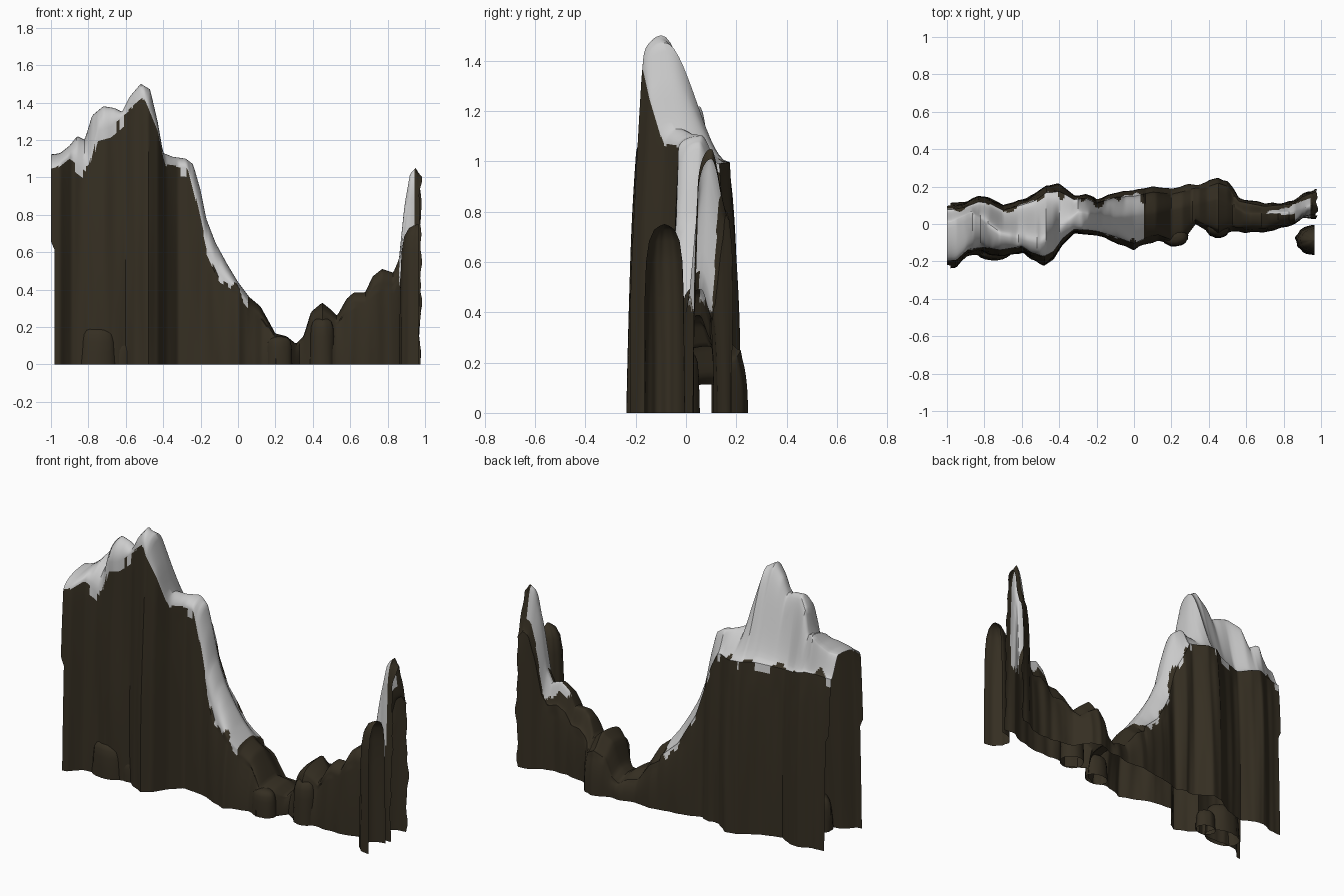
import bpy, math
from mathutils import Vector, noise

if "Cube" in bpy.data.objects:
    bpy.data.objects.remove(bpy.data.objects["Cube"])

def material(name, rgb):
    m = bpy.data.materials.new(name)
    m.diffuse_color = (*rgb, 1)
    m.use_nodes = True
    m.node_tree.nodes["Principled BSDF"].inputs["Base Color"].default_value = m.diffuse_color
    return m

ROCK = material("dark_rock", (0.036, 0.028, 0.016))
SNOW = material("snow", (0.62, 0.62, 0.63))

# Ridge curves along x: height, front and back footprint, crest position, snow edges
HEIGHT = [(-1, 1.12), (-.95, 1.13), (-.9, 1.17), (-.86, 1.22), (-.82, 1.2), (-.78, 1.33),
          (-.72, 1.38), (-.66, 1.37), (-.62, 1.35), (-.58, 1.43), (-.52, 1.5), (-.47, 1.47),
          (-.43, 1.3), (-.4, 1.13), (-.35, 1.11), (-.28, 1.1), (-.24, 1.07), (-.2, .93),
          (-.17, .78), (-.12, .65), (-.06, .54), (0, .44), (.06, .36), (.12, .31), (.17, .22),
          (.2, .165), (.26, .15), (.31, .11), (.35, .15), (.39, .28), (.45, .33), (.5, .29),
          (.53, .26), (.58, .35), (.62, .385), (.68, .385), (.72, .47), (.77, .51), (.83, .49),
          (.86, .56), (.89, .85), (.92, 1.02), (.95, 1.05), (.98, 1.0)]
FRONT = [(-1, -.24), (-.95, -.23), (-.89, -.17), (-.8, -.16), (-.72, -.17), (-.6, -.15), (-.55, -.19),
         (-.48, -.22), (-.43, -.19), (-.38, -.11), (-.32, -.05), (-.2, -.06), (-.12, -.09),
         (0, -.14), (.08, -.1), (.13, -.09), (.2, -.12), (.27, -.08), (.33, 0), (.36, -.02),
         (.45, -.07), (.52, -.04), (.7, -.045), (.8, -.02), (.86, 0), (.9, .03), (.98, .03)]
BACK = [(-1, .11), (-.9, .12), (-.83, .15), (-.77, .14), (-.7, .1), (-.6, .13), (-.53, .16),
        (-.47, .21), (-.4, .21), (-.32, .15), (-.26, .16), (-.2, .13), (-.1, .17), (0, .18),
        (.1, .2), (.2, .19), (.3, .21), (.38, .22), (.45, .25), (.5, .23), (.56, .14),
        (.65, .12), (.7, .11), (.85, .12), (.9, .16), (.98, .19)]
CREST = [(-1, 0), (-.87, .06), (-.8, .01), (-.72, -.05), (-.5, -.1), (-.42, -.05), (-.3, .06),
         (-.1, .03), (.1, .05), (.3, .09), (.45, .13), (.6, .05), (.85, .06), (.95, .1), (1, .1)]
FRONT_EDGE = [(-1, 1.02), (-.9, 1.1), (-.8, 1.02), (-.75, 1.25), (-.68, 1.27), (-.6, 1.34),
              (-.5, 1.42), (-.43, 1.25), (-.39, 1.06), (-.27, 1.05), (-.22, .85), (-.17, .62),
              (-.1, .46), (0, .4), (.06, .32)]
BACK_EDGE = [(-1, 1.0), (-.85, 1.02), (-.7, .98), (-.5, 1.0), (-.3, .99), (-.22, .82),
             (-.15, .58), (-.05, .4), (.06, .3)]

def curve(pts, x):
    for (a, u), (b, v) in zip(pts, pts[1:]):
        if x <= b:
            t = max(0, (x - a) / (b - a))
            return u + (v - u) * t
    return pts[-1][1]

def flute(x, z, seed):
    return noise.noise(Vector((x * 16, seed, z * 1.2))) * .012

def section(x):
    """Front wall, rounded crest, back slope and back wall at one station."""
    h, yf, yb = curve(HEIGHT, x), curve(FRONT, x), curve(BACK, x)
    if x < .06:
        zf, zb = curve(FRONT_EDGE, x), curve(BACK_EDGE, x)
    else:
        zf = h * .84
        zb = h * .76
    zf, zb = min(zf, h - .02), min(zb, h - .02)
    width = yb - yf
    sf, sb = yf + width * .11, yb - width * .1
    yc = min(max(curve(CREST, x), sf + .03), sb - .03)
    pts = []
    n = 22
    for i in range(n):
        t = i / n
        pts.append((yf + (sf - yf) * t ** 2 + flute(x, zf * t, 1), zf * t))
    for i in range(10):
        a = i / 10 * math.pi / 2
        pts.append((yc + (sf - yc) * math.cos(a), zf + (h - zf) * math.sin(a)))
    for i in range(15):
        t = i / 14
        s = t * t * (3 - 2 * t)
        pts.append((yc + (sb - yc) * t, h + (zb - h) * s))
    for i in range(1, n + 1):
        t = 1 - i / n
        pts.append((yb + (sb - yb) * t ** 3 + flute(x, zb * t, 7) * min(1, i / 3), zb * t))
    return pts, zf, zb, yc

def make(name, verts, faces, mat):
    used = sorted({i for f in faces for i in f})
    remap = {v: k for k, v in enumerate(used)}
    me = bpy.data.meshes.new(name)
    me.from_pydata([verts[i] for i in used], [], [[remap[i] for i in f] for f in faces])
    me.materials.append(mat)
    ob = bpy.data.objects.new(name, me)
    bpy.context.collection.objects.link(ob)
    bpy.ops.object.select_all(action='DESELECT')
    ob.select_set(True)
    bpy.context.view_layer.objects.active = ob
    bpy.ops.object.shade_smooth_by_angle(angle=math.radians(40))
    return ob

# Ridge: loft of sections, split into rock and snow along a ragged edge
N = 240
verts, info = [], []
for k in range(N + 1):
    x = -.985 + 1.96 * k / N
    pts, zf, zb, yc = section(x)
    info.append((x, zf, zb, yc))
    for y, z in pts:
        xx = x
        if k == 0:
            xx = -1 if z > .65 else -.98
        if k == N:
            xx += .018 * noise.noise(Vector((y * 9, 3, z * 9)))
        verts.append((xx, y, z))
M = len(pts)

def snowy(c, k):
    x, zf, zb, yc = info[k]
    rag = noise.noise(Vector((x * 22, c.y * 4, 2))) * .07
    if x < .05:
        return c.z > (zf if c.y < yc else zb) + rag - .01
    if .7 < x < .94:
        front_ok = c.y > yc - (.06 if x > .86 else .005)
        return front_ok and c.y < yc + .045 and c.z > .43 + rag
    return False

rock, snow = [], []
for k in range(N):
    for j in range(M - 1):
        a = k * M + j
        f = (a, a + M, a + M + 1, a + 1)
        c = sum((Vector(verts[i]) for i in f), Vector()) / 4
        (snow if snowy(c, k) else rock).append(f)
make("rock_ridge", verts, rock, ROCK)
make("snow_cap", verts, snow, SNOW)

# Rock columns and boulders leaning on the ridge
def column(name, cx, cy, rx, ry, h, a0=0, a1=360):
    prof = [(1, 0), (.98, .3), (.95, .6), (.88, .8), (.74, .91), (.5, .97), (.25, .99), (0.01, 1)]
    seg = 28
    vs, fs = [], []
    for r, t in prof:
        for s in range(seg + 1):
            a = math.radians(a0 + (a1 - a0) * s / seg)
            w = r * (1 + .08 * noise.noise(Vector((math.cos(a) * 3 + cx * 9, math.sin(a) * 3, t))))
            vs.append((cx + rx * w * math.cos(a), cy + ry * w * math.sin(a), h * t))
    for i in range(len(prof) - 1):
        for s in range(seg):
            a = i * (seg + 1) + s
            fs.append((a, a + 1, a + seg + 2, a + seg + 1))
    make(name, vs, fs, ROCK)

column("end_tower", .965, -.085, .10, .08, .75, 90, 270)
for i, b in enumerate([(-.75, -.12, .11, .075, .2), (-.62, -.11, .06, .05, .12),
                       (.45, -.01, .07, .065, .25), (.22, -.07, .07, .05, .15)]):
    column(f"boulder_{i + 1}", *b)
